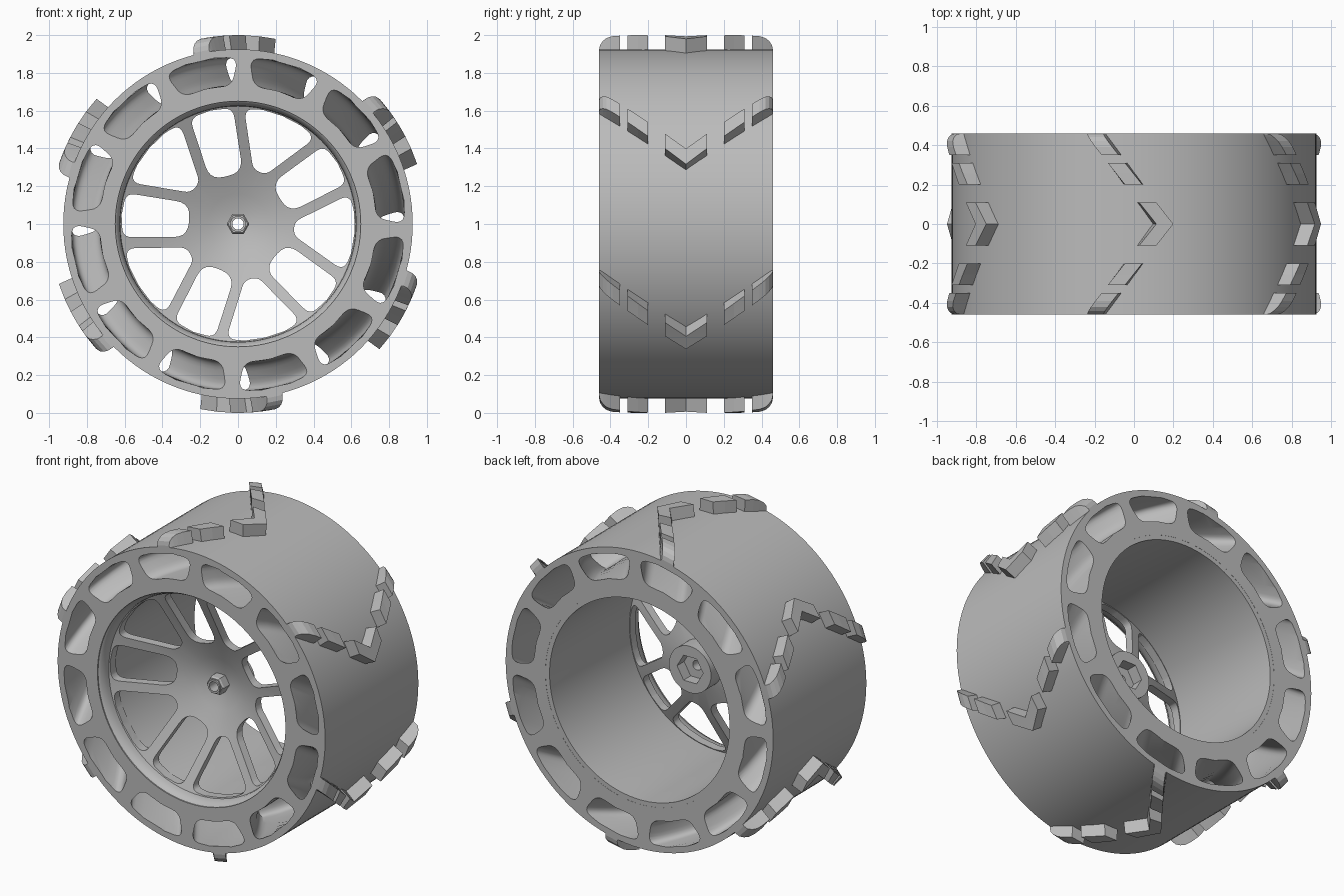
import bpy, bmesh
from math import sin, cos, pi, radians
from mathutils import Vector

cube = bpy.data.objects.get("Cube")
if cube:
    bpy.data.objects.remove(cube, do_unlink=True)

grey = bpy.data.materials.new("wheel_grey")
grey.use_nodes = True
colour = (0.5, 0.5, 0.5, 1)
grey.diffuse_color = colour
grey.node_tree.nodes["Principled BSDF"].inputs["Base Color"].default_value = colour

HALF = 0.46      # half of the wheel width
AXLE = 1.0       # axle height


def polar(r, deg, y):
    a = radians(deg)
    return Vector((r * cos(a), y, AXLE + r * sin(a)))


def loft(bm, rings, wrap=False):
    """Skin closed rings of points, either wrapped round or capped."""
    vs = [[bm.verts.new(p) for p in ring] for ring in rings]
    n = len(vs[0])
    for i in range(len(vs) if wrap else len(vs) - 1):
        a, b = vs[i], vs[(i + 1) % len(vs)]
        for j in range(n):
            k = (j + 1) % n
            bm.faces.new((a[j], a[k], b[k], b[j]))
    if not wrap:
        bm.faces.new(vs[0])
        bm.faces.new(vs[-1])


def finish(name, bm):
    bmesh.ops.recalc_face_normals(bm, faces=bm.faces)
    mesh = bpy.data.meshes.new(name)
    bm.to_mesh(mesh)
    bm.free()
    mesh.materials.append(grey)
    obj = bpy.data.objects.new(name, mesh)
    bpy.context.collection.objects.link(obj)
    return obj


def activate(obj):
    bpy.ops.object.select_all(action='DESELECT')
    obj.select_set(True)
    bpy.context.view_layer.objects.active = obj


def lathe(name, profile, segments):
    """Closed (radius, y) profile turned about the axle."""
    bm = bmesh.new()
    loft(bm, [[polar(r, 360 * i / segments, y) for r, y in profile]
              for i in range(segments)], wrap=True)
    return finish(name, bm)


def cut(obj, cutter):
    cutter.hide_render = True
    activate(obj)
    mod = obj.modifiers.new("cut", 'BOOLEAN')
    mod.operation = 'DIFFERENCE'
    mod.solver = 'EXACT'
    mod.object = cutter
    bpy.ops.object.modifier_apply(modifier=mod.name)
    bpy.data.objects.remove(cutter, do_unlink=True)


def smooth(obj, angle=30):
    activate(obj)
    bpy.ops.object.shade_smooth_by_angle(angle=radians(angle))


def rounded(corners, steps=5):
    """Round each (radius, degrees, rounding) corner; return flat x, z pairs."""
    pts = [Vector((r * cos(radians(a)), r * sin(radians(a)))) for r, a, d in corners]
    out = []
    for i, (r, a, d) in enumerate(corners):
        p = pts[i]
        if d == 0:
            out.append(p)
            continue
        before = p + (pts[i - 1] - p).normalized() * d
        after = p + (pts[(i + 1) % len(pts)] - p).normalized() * d
        for s in range(steps + 1):
            t = s / steps
            out.append(before * (1 - t) ** 2 + p * 2 * t * (1 - t) + after * t * t)
    return out


def turned(outline, deg, y):
    a = radians(deg)
    return [Vector((p.x * cos(a) - p.y * sin(a), y, AXLE + p.x * sin(a) + p.y * cos(a)))
            for p in outline]


def twist(y):
    """Herringbone: the middle of the tyre leads its edges."""
    return -21 * (1 - abs(y) / HALF)


# Tyre body with twelve twisted through-pockets
tyre = lathe("tyre", [(0.65, -HALF), (0.925, -HALF), (0.925, HALF), (0.65, HALF)], 120)
pocket = rounded([(0.735, -10.5, 0.05), (0.735, 0, 0), (0.735, 10.5, 0.05),
                  (0.882, 13, 0.06), (0.888, 5, 0), (0.888, -5, 0), (0.882, -13, 0.06)])
bm = bmesh.new()
for k in range(12):
    levels = [HALF * 1.04 * i / 6 for i in range(-6, 7)]
    loft(bm, [turned(pocket, 13 + 30 * k + twist(y), y) for y in levels])
cut(tyre, finish("pocket_cutter", bm))
smooth(tyre)

# Rim barrel with a rounded front lip
rim = lathe("rim_barrel", [(0.665, -0.459), (0.652, -0.455), (0.638, -0.44), (0.626, -0.41),
                           (0.622, -0.37), (0.622, 0.459), (0.665, 0.459)], 120)
smooth(rim)

# Recessed conical dish with rear boss
dish = lathe("spoke_dish", [(0.03, -0.165), (0.08, -0.172), (0.16, -0.195), (0.3, -0.25),
                            (0.635, -0.39), (0.635, -0.335), (0.3, -0.195), (0.145, -0.15),
                            (0.145, -0.04), (0.03, -0.04)], 96)

# Five parallel slots alternating with five wedge windows
slot = rounded([(0.275, -19, 0.075), (0.275, 19, 0.075), (0.615, 11, 0.05),
                (0.618, 0, 0), (0.615, -11, 0.05)])
wedge = rounded([(0.3, -7, 0.035), (0.3, 7, 0.035), (0.614, 19.5, 0.06), (0.618, 10, 0),
                 (0.618, 0, 0), (0.618, -10, 0), (0.614, -19.5, 0.06)])
bm = bmesh.new()
for k in range(5):
    for shape, offset in ((slot, 0), (wedge, 36)):
        loft(bm, [turned(shape, 31.5 + 72 * k + offset, y) for y in (-0.5, 0.1)])
cut(dish, finish("window_cutter", bm))

# Hexagonal socket in the rear boss
bm = bmesh.new()
loft(bm, [[polar(0.09, 60 * i, y) for i in range(6)] for y in (-0.11, 0.02)])
cut(dish, finish("socket_cutter", bm))
smooth(dish)

# Front axle nut and sleeve
lathe("axle_nut", [(0.036, -0.23), (0.052, -0.23), (0.06, -0.22), (0.06, -0.15),
                   (0.036, -0.15)], 6)
smooth(lathe("axle_sleeve", [(0.03, -0.24), (0.042, -0.24), (0.042, -0.15),
                             (0.03, -0.15)], 32))

# Chevron tread: broken arrow of five lugs, repeated six times
shoulder = [(0.46, 0.935), (0.455, 0.96), (0.44, 0.98), (0.42, 0.994), (0.39, 1), (0.35, 1)]
middle = [(0.31, 1), (0.255, 1), (0.2, 1)]
tip = [(-0.11, 1), (0, 1), (0.11, 1)]
lugs = [tip] + [[(side * y, r) for y, r in run]
                for run in (shoulder, middle) for side in (-1, 1)]
bm = bmesh.new()
for k in range(6):
    for run in lugs:
        rings = []
        for y, r in run:
            a = 102 + 60 * k + twist(y)
            rings.append([polar(0.905, a - 3.1, y), polar(r, a - 2.5, y),
                          polar(r, a + 2.5, y), polar(0.905, a + 3.1, y)])
        loft(bm, rings)
finish("tread_lugs", bm)
